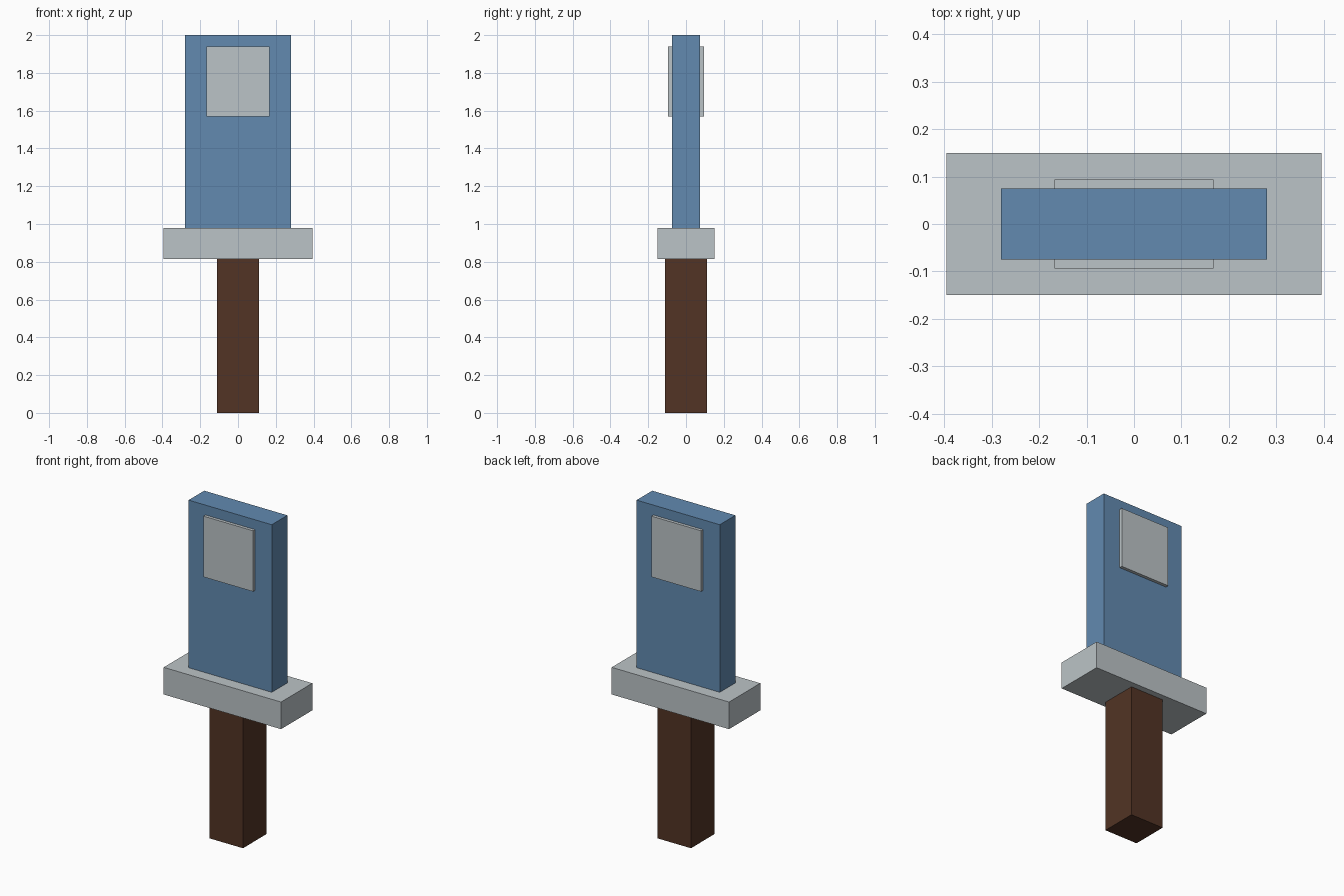
import bpy

default_cube = bpy.data.objects.get("Cube")
if default_cube:
    bpy.data.objects.remove(default_cube, do_unlink=True)


def make_material(name, rgb):
    mat = bpy.data.materials.new(name)
    mat.use_nodes = True
    color = (*rgb, 1.0)
    mat.diffuse_color = color
    mat.node_tree.nodes["Principled BSDF"].inputs["Base Color"].default_value = color
    return mat


def make_box(name, half_x, half_y, bottom, top, mat):
    """Box centred on x = 0, y = 0 between two heights."""
    bpy.ops.mesh.primitive_cube_add(size=2, location=(0, 0, 0))
    obj = bpy.context.object
    obj.name = name
    middle, half_z = (bottom + top) / 2, (top - bottom) / 2
    for vert in obj.data.vertices:
        vert.co.x *= half_x
        vert.co.y *= half_y
        vert.co.z = middle + vert.co.z * half_z
    obj.data.materials.append(mat)
    return obj


blue = make_material("steel blue", (0.122, 0.254, 0.434))
grey = make_material("light grey", (0.50, 0.55, 0.57))
brown = make_material("dark brown", (0.084, 0.034, 0.018))

# Square wooden grip
make_box("handle", 0.112, 0.112, 0.0, 0.815, brown)

# Wide crossguard
make_box("guard", 0.395, 0.15, 0.815, 0.98, grey)

# Flat slab blade
make_box("blade", 0.28, 0.075, 0.98, 2.0, blue)

# Inlay passing through the blade, raised on front and back
make_box("blade_inlay", 0.167, 0.094, 1.57, 1.94, grey)
